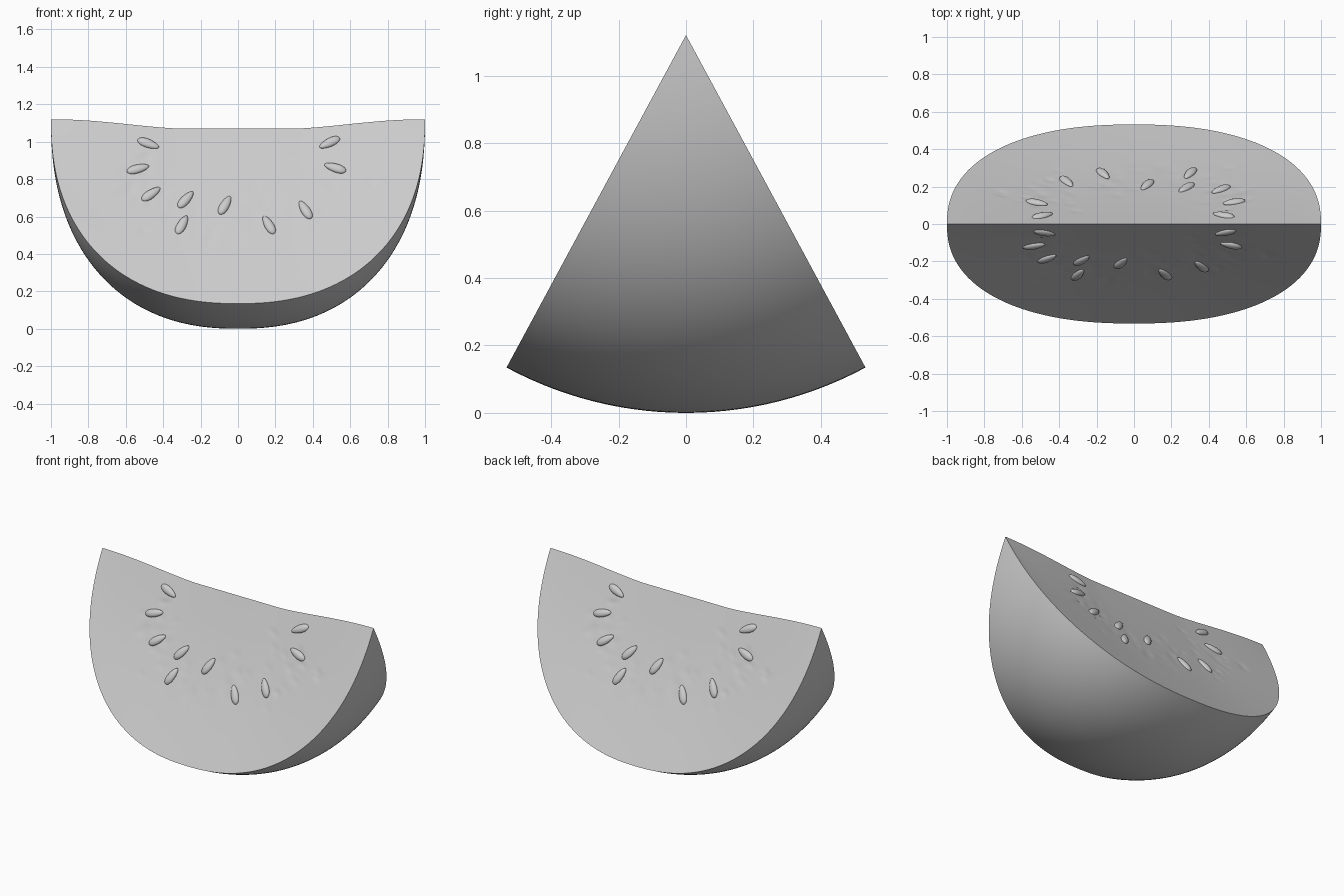
import bpy, bmesh, math, random
from mathutils import Matrix, Vector

if "Cube" in bpy.data.objects:
    bpy.data.objects.remove(bpy.data.objects["Cube"])

random.seed(4)
APEX, RAD, HALF = 1.12, 1.12, math.atan(0.54)
N = 2.3                      # superellipse exponent of the melon outline
COLS, ROWS, RIND_ROWS = 150, 64, 28
SIN, COS = math.sin(HALF), math.cos(HALF)


def radius(x):
    return RAD * max(0.0, 1 - abs(x) ** N) ** (1 / N)


def column_x(i):
    c = -math.cos(math.pi * i / COLS)
    return 0.0 if abs(c) < 1e-9 else math.copysign(min(1, abs(c)) ** (2 / N), c)


def top_z(x):
    # sagging top edge, flat in the middle
    t = min(1, max(0, (abs(x) - 0.3) / 0.7))
    return 1.07 + 0.05 * math.sin(t * math.pi / 2) ** 1.5


def face_point(x, s):
    # front cut face: s = 0 on the top edge, 1 on the rim
    r = radius(x)
    top = min(top_z(x), APEX)
    y = -s * r * SIN + 0.025 * math.sin(math.pi * s) * (1 - x * x)
    return Vector((x, y, top + (APEX - r * COS - top) * s))


def grid_object(name, point, rows):
    bm = bmesh.new()
    g = [[bm.verts.new(point(column_x(i), j / rows)) for j in range(rows + 1)]
         for i in range(COLS + 1)]
    for i in range(COLS):
        for j in range(rows):
            bm.faces.new((g[i][j], g[i][j + 1], g[i + 1][j + 1], g[i + 1][j]))
    bmesh.ops.remove_doubles(bm, verts=bm.verts, dist=1e-5)
    return finish(name, bm)


def finish(name, bm):
    for f in bm.faces:
        f.smooth = True
    me = bpy.data.meshes.new(name)
    bm.to_mesh(me)
    bm.free()
    ob = bpy.data.objects.new(name, me)
    bpy.context.collection.objects.link(ob)
    return ob


# Rind: outer skin revolved about the long axis
def rind_point(x, s):
    a, r = HALF * (1 - 2 * s), radius(x)
    return Vector((x, r * math.sin(a), APEX - r * math.cos(a)))


rind = grid_object("rind", rind_point, RIND_ROWS)
rind.data.flip_normals()

# Shallow radial dents around the seed ring
dents = []
for _ in range(75):
    a = math.radians(random.uniform(195, 345))
    d = random.gauss(0.57, 0.08)
    dents.append((d * math.cos(a), 1.08 + d * math.sin(a), math.cos(a), math.sin(a),
                  random.uniform(0.015, 0.035), random.uniform(0.002, 0.006)))


def flesh_point(x, s):
    p = face_point(x, s)
    for dx, dz, c, sn, length, depth in dents:
        u, v = p.x - dx, p.z - dz
        if abs(u) < 0.1 and abs(v) < 0.1:
            p.y += depth * math.exp(-((u * c + v * sn) / length) ** 2
                                    - ((v * c - u * sn) / 0.01) ** 2)
    return p


# Flesh: two cut faces, the back one turned half a revolution
HALF_TURN = Matrix.Rotation(math.pi, 4, 'Z')
front = grid_object("flesh_front", flesh_point, ROWS)
front.data.flip_normals()
for v in front.data.polygons[:1]:
    if v.normal.y > 0:
        front.data.flip_normals()
back = bpy.data.objects.new("flesh_back", front.data.copy())
bpy.context.collection.objects.link(back)
back.matrix_world = HALF_TURN

# Seeds: x, z and tilt as seen from the front
SEEDS = [(-.48, .99, -20), (-.535, .855, 15), (-.465, .72, 35), (-.28, .69, 48),
         (-.30, .555, 62), (-.07, .66, 60), (.165, .555, -60), (.36, .635, -58),
         (.49, .995, 25), (.52, .86, -18)]


def add_seed(name, x, z, tilt, turn):
    s = (top_z(x) - z) / (top_z(x) - APEX + radius(x) * COS)
    t = math.radians(tilt)
    along = Vector((math.cos(t), math.sin(t) * 0.54, math.sin(t))).normalized()
    normal = Vector((0, -COS, SIN))
    across = normal.cross(along)
    rot = Matrix((along, across, normal)).transposed().to_4x4()
    bm = bmesh.new()
    bmesh.ops.create_uvsphere(bm, u_segments=20, v_segments=12, radius=1)
    inner = -1 if x > 0 else 1           # pointed end faces the core
    for v in bm.verts:
        taper = 1 - 0.2 * v.co.x * inner
        v.co = Vector((v.co.x * 0.062, v.co.y * 0.025 * taper, v.co.z * 0.017 * taper))
    ob = finish(name, bm)
    ob.matrix_world = turn @ Matrix.Translation(face_point(x, s)) @ rot


for k, (x, z, tilt) in enumerate(SEEDS):
    add_seed(f"seed_front_{k + 1}", x, z, tilt, Matrix.Identity(4))
    add_seed(f"seed_back_{k + 1}", x, z, tilt, HALF_TURN)
